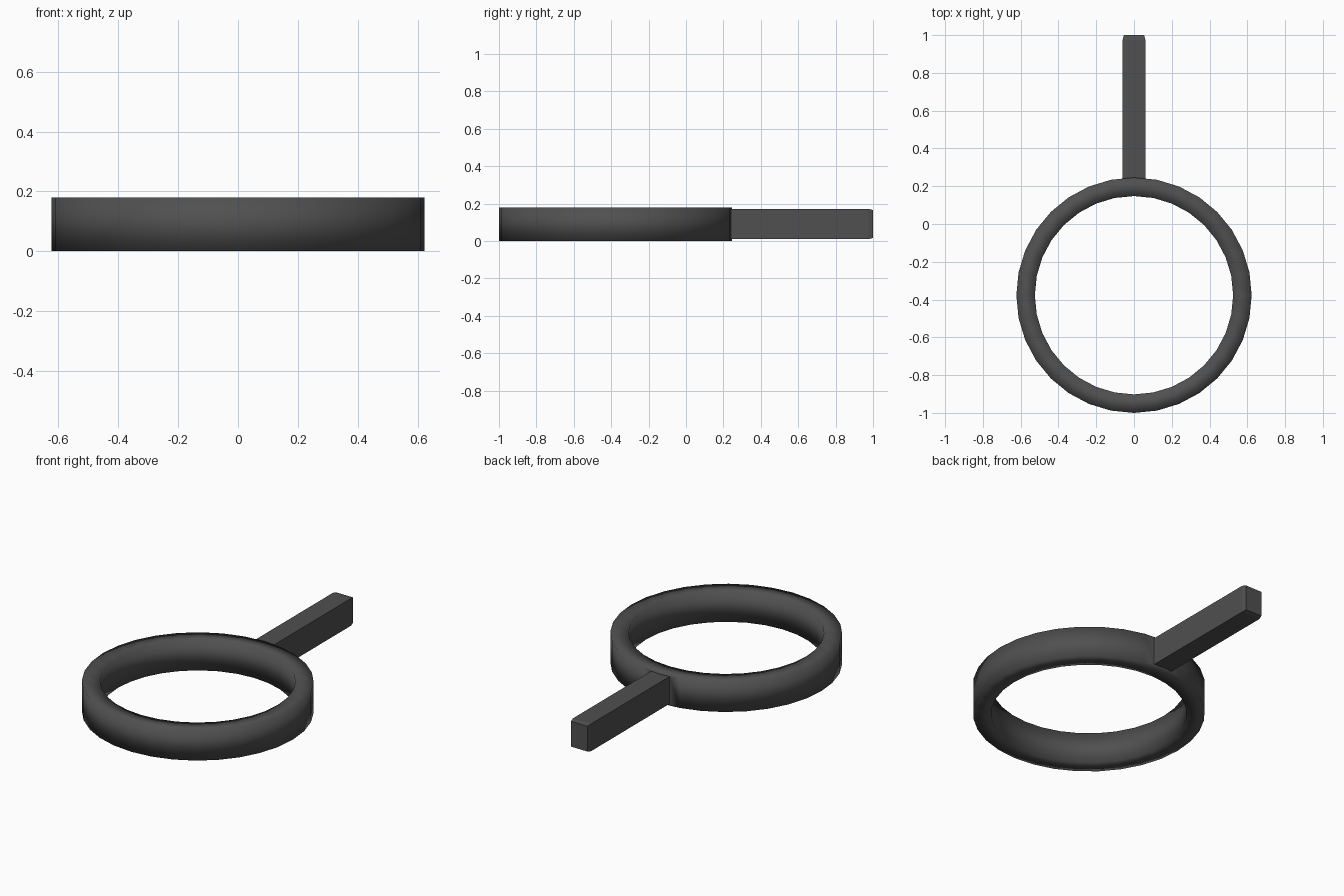
import bpy, bmesh, math

if "Cube" in bpy.data.objects:
    bpy.data.objects.remove(bpy.data.objects["Cube"])

SIDES = 32
CENTER_Y = -0.377
R_OUT, R_IN = 0.623, 0.525
HEIGHT = 0.18
HALF_W, Z_LOW, Z_HIGH = 0.06, 0.01, 0.172

bm = bmesh.new()

# Ring: square cross-section swept round in 32 steps
profile = [(R_OUT, 0), (R_OUT, HEIGHT), (R_IN, HEIGHT), (R_IN, 0)]
rings = []
for i in range(SIDES):
    a = math.pi / 2 + 2 * math.pi * i / SIDES
    rings.append([bm.verts.new((r * math.cos(a), CENTER_Y + r * math.sin(a), z))
                  for r, z in profile])
outer = []
for i in range(SIDES):
    a, b = rings[i], rings[(i + 1) % SIDES]
    for j in range(4):
        k = (j + 1) % 4
        f = bm.faces.new((a[j], b[j], b[k], a[k]))
        f.smooth = True
        if j == 0 and i in (0, SIDES - 1):
            outer.append(f)
bmesh.ops.recalc_face_normals(bm, faces=bm.faces[:])


def place(faces, y_mid, y_side, shrink=0.0):
    """Put the handle's section at a given distance along y."""
    for v in {v for f in faces for v in f.verts}:
        side = 0 if abs(v.co.x) < 0.02 else math.copysign(1, v.co.x)
        v.co.x = side * (HALF_W - shrink)
        v.co.y = y_side if side else y_mid
        v.co.z = Z_LOW + shrink if v.co.z < HEIGHT / 2 else Z_HIGH - shrink


def extrude(faces):
    """Extrude a patch and return its new end faces, flat shaded."""
    res = bmesh.ops.extrude_face_region(bm, geom=faces)
    bmesh.ops.delete(bm, geom=faces, context='FACES_KEEP_BOUNDARY')
    new = [g for g in res['geom'] if isinstance(g, bmesh.types.BMFace)]
    for f in {f for n in new for v in n.verts for f in v.link_faces}:
        f.smooth = False
    return new


# Handle: inset the two rear wall faces and pull them out
for f in bmesh.ops.inset_region(bm, faces=outer, thickness=0.01)['faces']:
    f.smooth = True
y_back = CENTER_Y + R_OUT
place(outer, y_back, y_back - 0.006)
for y, shrink in ((0.252, 0.0), (0.975, 0.0), (1.0, 0.006)):
    outer = extrude(outer)
    place(outer, y, y, shrink)

bmesh.ops.recalc_face_normals(bm, faces=bm.faces[:])
mesh = bpy.data.meshes.new("ring_with_handle")
bm.to_mesh(mesh)
bm.free()
obj = bpy.data.objects.new("ring_with_handle", mesh)
bpy.context.collection.objects.link(obj)

# Dark grey finish
mat = bpy.data.materials.new("dark_grey")
mat.diffuse_color = (0.08, 0.08, 0.08, 1)
mat.use_nodes = True
mat.node_tree.nodes["Principled BSDF"].inputs["Base Color"].default_value = mat.diffuse_color
mesh.materials.append(mat)
